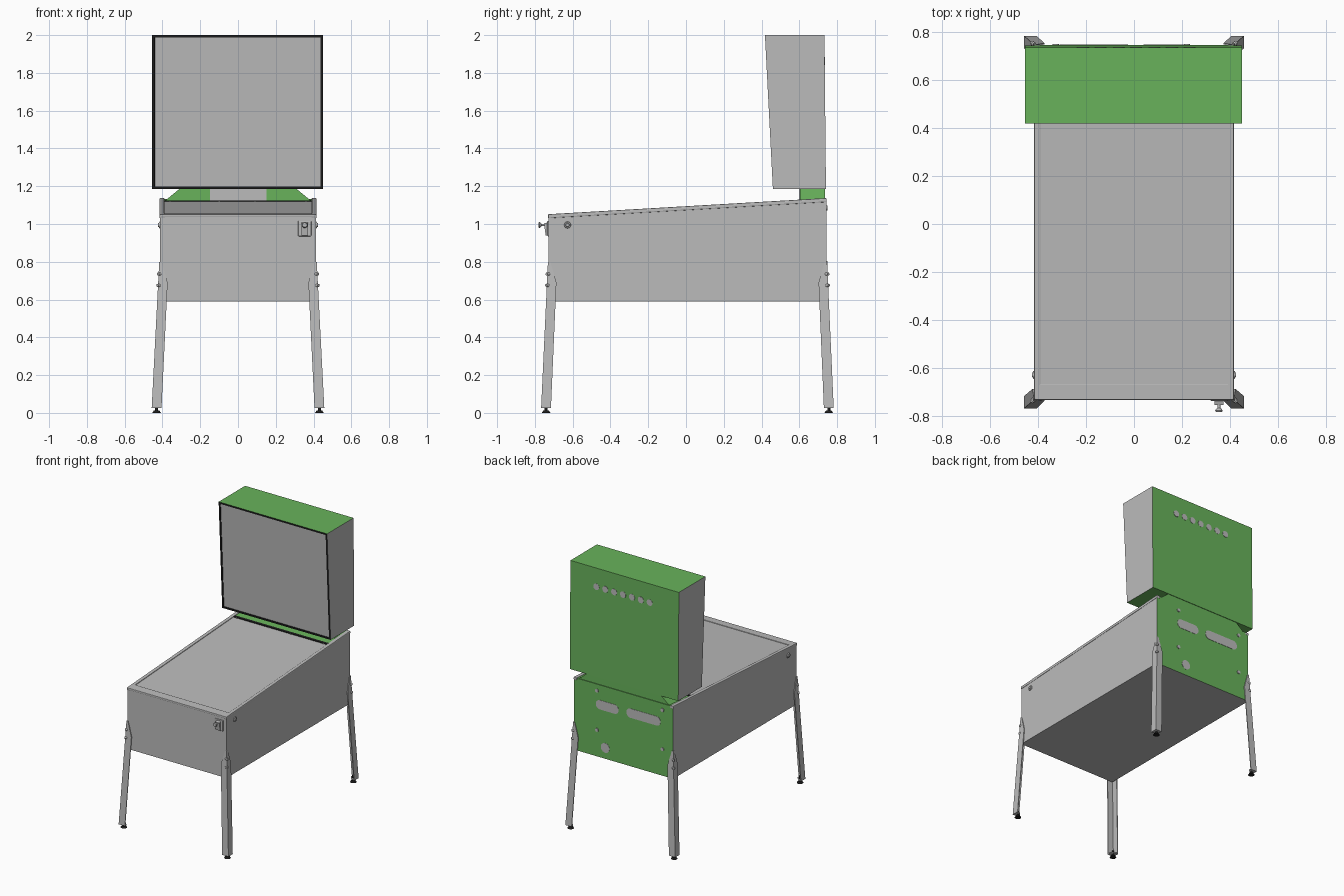
import bpy, bmesh, math
from mathutils import Vector

cube = bpy.data.objects.get("Cube")
if cube:
    bpy.data.objects.remove(cube, do_unlink=True)


def material(name, color):
    m = bpy.data.materials.new(name)
    m.use_nodes = True
    m.diffuse_color = (*color, 1)
    m.node_tree.nodes["Principled BSDF"].inputs["Base Color"].default_value = (*color, 1)
    return m


GREY = material("light grey", (0.5, 0.5, 0.5))
GREEN = material("green", (0.14, 0.45, 0.105))
BLACK = material("black", (0.012, 0.012, 0.012))


def finish(name, bm, *mats):
    bmesh.ops.recalc_face_normals(bm, faces=bm.faces)
    mesh = bpy.data.meshes.new(name)
    bm.to_mesh(mesh)
    bm.free()
    for m in mats:
        mesh.materials.append(m)
    ob = bpy.data.objects.new(name, mesh)
    bpy.context.collection.objects.link(ob)
    return ob


def loft(sections):
    """Closed solid through matching rings of points."""
    bm = bmesh.new()
    rings = [[bm.verts.new(p) for p in s] for s in sections]
    for a, b in zip(rings, rings[1:]):
        for i in range(len(a)):
            j = (i + 1) % len(a)
            bm.faces.new((a[i], a[j], b[j], b[i]))
    bm.faces.new(rings[0])
    bm.faces.new(rings[-1])
    bmesh.ops.recalc_face_normals(bm, faces=bm.faces)
    return bm


def prism_x(profile, x0, x1):
    return loft([[(x, y, z) for y, z in profile] for x in (x0, x1)])


def prism_y(profile, y0, y1):
    return loft([[(x, y, z) for x, z in profile] for y in (y0, y1)])


def rod(name, a, b, r1, r2, mat, sides=20):
    a, b = Vector(a), Vector(b)
    bm = bmesh.new()
    bmesh.ops.create_cone(bm, cap_ends=True, segments=sides, radius1=r1, radius2=r2, depth=(b - a).length)
    ob = finish(name, bm, mat)
    ob.rotation_euler = (b - a).to_track_quat("Z", "Y").to_euler()
    ob.location = (a + b) / 2
    return smooth(ob)


def smooth(ob):
    bpy.ops.object.select_all(action="DESELECT")
    ob.select_set(True)
    bpy.context.view_layer.objects.active = ob
    bpy.ops.object.shade_smooth_by_angle(angle=math.radians(35))
    return ob


def bevel(ob, width):
    mod = ob.modifiers.new("Bevel", "BEVEL")
    mod.width, mod.segments = width, 2
    return ob


# Main proportions
HALF = 0.413
FRONT, BACK, BASE = -0.727, 0.743, 0.59


def top(y):
    return 1.052 + (y - FRONT) * 0.058


def sloped(y0, y1, drop, thick):
    """Side profile of a slab lying under the sloping top line."""
    return [(y0, top(y0) - drop - thick), (y1, top(y1) - drop - thick),
            (y1, top(y1) - drop), (y0, top(y0) - drop)]


# Cabinet with a green back panel
bm = prism_x([(FRONT, BASE), (BACK, BASE), (BACK, top(BACK) - 0.012), (FRONT, top(FRONT) - 0.012)], -HALF, HALF)
for f in bm.faces:
    f.material_index = int(f.normal.y > 0.9)
finish("cabinet", bm, GREY, GREEN)

# Top glass, rear deck, lock bar and side rails
finish("top_glass", prism_x(sloped(-0.668, 0.5, 0.005, 0.012), -0.39, 0.39), GREY)
finish("rear_deck", prism_x(sloped(0.52, BACK, 0.004, 0.012), -0.39, 0.39), GREEN)
finish("glass_end_strip", prism_x(sloped(0.5, 0.52, 0.0, 0.016), -0.39, 0.39), BLACK)
for x in (-0.36, -0.1, 0.09, 0.36):
    z = top(0.5) - 0.006
    rod("strip_screw", (x, 0.502, z), (x, 0.496, z), 0.005, 0.005, GREY, 10)
bevel(finish("lock_bar", prism_x(sloped(FRONT - 0.004, -0.666, 0, 0.016), -HALF, HALF), GREY), 0.004)
for s, side in ((1, "left"), (-1, "right")):
    bevel(finish(side + "_rail", prism_x(sloped(FRONT - 0.003, BACK + 0.002, 0, 0.022),
                                         s * 0.388, s * (HALF + 0.003)), GREY), 0.005)
    # Side button
    rod(side + "_button_ring", (s * HALF, -0.627, 0.995), (s * 0.419, -0.627, 0.995), 0.018, 0.016, GREY)
    rod(side + "_button", (s * 0.418, -0.627, 0.995), (s * 0.424, -0.627, 0.995), 0.011, 0.009, GREY)

# Neck between cabinet and head
finish("neck", prism_y([(-0.39, 1.12), (0.39, 1.12), (0.305, 1.19), (-0.305, 1.19)], 0.603, 0.737), GREEN)
finish("neck_cover", prism_y([(-0.148, 1.125), (0.152, 1.125), (0.152, 1.185), (-0.148, 1.185)],
                             0.598, 0.606), GREY)

# Head: grey sides, green top, back and underside, black frame around the grey screen
bm = prism_x([(0.418, 2), (0.46, 1.186), (0.741, 1.186), (0.733, 2)], -0.454, 0.449)
for f in bm.faces:
    f.material_index = 0 if abs(f.normal.x) > 0.9 else 1
screen = min(bm.faces, key=lambda f: f.normal.y)
rim = bmesh.ops.inset_region(bm, faces=[screen], thickness=0.018, depth=0)["faces"]
for f in rim:
    f.material_index = 2
screen.material_index = 0
lip = bmesh.ops.inset_region(bm, faces=[screen], thickness=0.001, depth=-0.004)["faces"]
for f in lip:
    f.material_index = 2
finish("head", bm, GREY, GREEN, BLACK)


# Openings on the back, drawn as thin grey plates with rounded ends
def back_plate(name, x, z, length, r, y, proud=0.002):
    pts = []
    for k in range(24):
        a = 2 * math.pi * (k + 0.5) / 24
        pts.append((x + r * math.cos(a) + math.copysign(length / 2 - r, math.cos(a)), z + r * math.sin(a)))
    if length <= 2 * r:
        pts = [(x + r * math.cos(k * math.pi / 12), z + r * math.sin(k * math.pi / 12)) for k in range(24)]
    finish(name, prism_y(pts, y - 0.003, y + proud), GREY)


for i in range(-3, 4):
    back_plate("head_vent", 0.01 + i * 0.074, 1.86, 0, 0.024, 0.7345)
back_plate("short_vent", 0.135, 0.985, 0.19, 0.035, BACK)
back_plate("long_vent", -0.167, 0.99, 0.285, 0.035, BACK)
back_plate("cable_opening", 0.152, 0.672, 0, 0.036, BACK)
for x in (0.22, -0.325):
    for z in (0.79, 1.085):
        back_plate("back_bolt", x, z, 0, 0.013, BACK, 0.006)

# Legs: folded angle profile, tapered to a point at the top
for sx, side in ((1, "left"), (-1, "right")):
    for y_top, y_low, end in ((-0.731, -0.767, "front"), (0.747, 0.782, "back")):
        name = end + "_" + side + "_"
        sy = math.copysign(1, y_top)

        def corner(z):
            t = (0.8 - z) / 0.775
            return Vector((sx * (0.417 + 0.04 * t), y_top + (y_low - y_top) * t, z))

        def section(z, w, t=0.006):
            ring = [(0, 0), (w, 0), (w, t), (t, t), (t, w), (0, w)]
            return [corner(z) - Vector((sx * a, sy * b, 0)) for a, b in ring]

        finish(name + "leg", loft([section(0.025, 0.052), section(0.69, 0.05), section(0.8, 0.012)]), GREY)
        # Foot plate and levelling foot
        plate = [corner(0.025) - Vector((sx * a, sy * b, 0)) for a, b in
                 ((0.001, 0.001), (0.051, 0.001), (0.051, 0.02), (0.02, 0.051), (0.001, 0.051))]
        finish(name + "foot_plate", loft([plate, [p + Vector((0, 0, 0.006)) for p in plate]]), GREY)
        c = corner(0) - Vector((sx * 0.027, sy * 0.027, 0))
        rod(name + "foot_stem", c, c + Vector((0, 0, 0.05)), 0.008, 0.008, BLACK, 12)
        rod(name + "foot", c, c + Vector((0, 0, 0.012)), 0.023, 0.015, BLACK)
        # Corner bolts
        for z in (0.675, 0.735):
            out = Vector((sx, sy, 0)).normalized()
            p = corner(z)
            rod(name + "bolt", p - out * 0.012, p + out * 0.005, 0.011, 0.008, GREY, 12)

# Plunger on the front
px, pz = 0.353, 0.995
bevel(finish("plunger_plate", prism_y([(0.318, 0.935), (0.388, 0.935), (0.388, 1.017), (0.318, 1.017)],
                                      FRONT - 0.008, FRONT + 0.002), GREY), 0.004)
finish("plunger_housing", prism_x([(FRONT, 0.94), (FRONT - 0.016, 0.94), (FRONT - 0.025, 1.003), (FRONT, 1.01)],
                                  px - 0.018, px + 0.018), GREY)
rod("plunger_rod", (px, FRONT, pz), (px, -0.775, pz), 0.006, 0.006, GREY)
rod("plunger_neck", (px, -0.764, pz), (px, -0.775, pz), 0.007, 0.016, GREY)
rod("plunger_knob", (px, -0.775, pz), (px, -0.782, pz), 0.016, 0.012, GREY)
